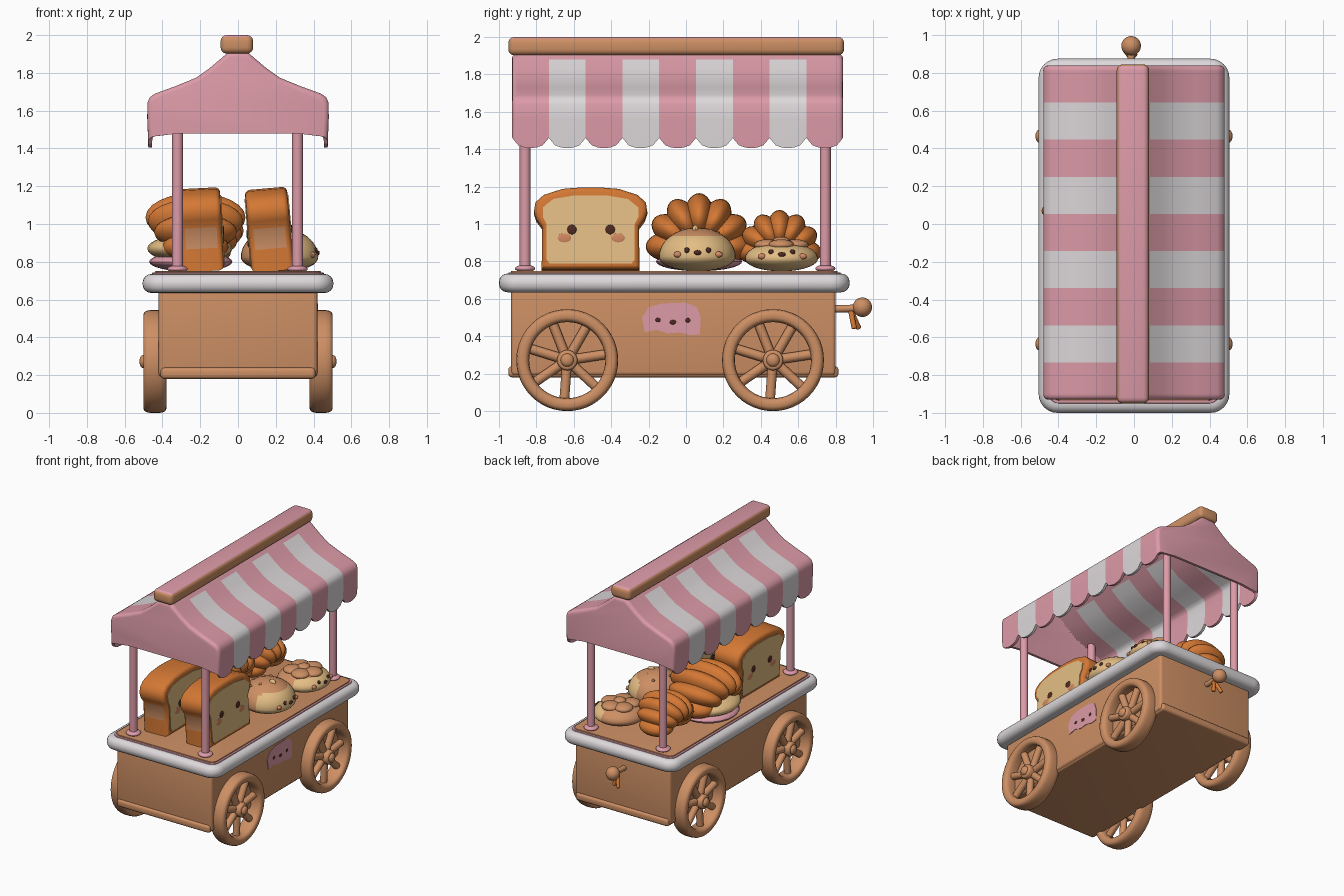
import bpy, bmesh, math
from mathutils import Matrix, Vector
from math import sin, cos, pi, radians

if "Cube" in bpy.data.objects:
    bpy.data.objects.remove(bpy.data.objects["Cube"])


def lin(v):
    v /= 255
    return v / 12.92 if v <= 0.04045 else ((v + 0.055) / 1.055) ** 2.4


MATS = {}
for n, c in dict(pink=(221, 155, 168), tan=(205, 143, 100), white=(222, 217, 219), orange=(212, 120, 52),
                 cream=(228, 190, 132), dark_brown=(80, 42, 32), coral=(212, 138, 98)).items():
    MATS[n] = bpy.data.materials.new(n)
    MATS[n].diffuse_color = (*[lin(v) for v in c], 1)


def finish(bm, name, *mats):
    me = bpy.data.meshes.new(name)
    bm.to_mesh(me)
    bm.free()
    ob = bpy.data.objects.new(name, me)
    bpy.context.collection.objects.link(ob)
    for m in mats:
        me.materials.append(MATS[m])
    return ob


def paint(ob, rule):
    for p in ob.data.polygons:
        p.material_index = rule(p.center, p.normal)


def bevel(bm, edges, w, seg=4):
    bmesh.ops.bevel(bm, geom=edges, offset=w, segments=seg, profile=0.5, affect='EDGES', clamp_overlap=True)


def box(name, lo, hi, mats, w=0.02, corner=0):
    bm = bmesh.new()
    lo, hi = Vector(lo), Vector(hi)
    bmesh.ops.create_cube(bm, size=1, matrix=Matrix.Translation((lo + hi) / 2) @ Matrix.Diagonal((*(hi - lo), 1)))
    if corner:
        bevel(bm, [e for e in bm.edges if abs(e.verts[0].co.z - e.verts[1].co.z) > 1e-4], corner, 6)
        bevel(bm, [e for e in bm.edges if abs(e.verts[0].co.z - e.verts[1].co.z) < 1e-4], w)
    else:
        bevel(bm, bm.edges[:], w)
    return finish(bm, name, *mats)


def ball(name, c, r, *mats, rot=None, seg=24):
    bm = bmesh.new()
    m = Matrix.Translation(c) @ (rot or Matrix()) @ Matrix.Diagonal((*r, 1))
    bmesh.ops.create_uvsphere(bm, u_segments=seg, v_segments=seg * 2 // 3, radius=1, matrix=m)
    return finish(bm, name, *mats)


def rod(name, a, b, r, mat, w=0.0):
    bm = bmesh.new()
    a, b = Vector(a), Vector(b)
    m = Matrix.Translation((a + b) / 2) @ (b - a).to_track_quat('Z', 'Y').to_matrix().to_4x4()
    bmesh.ops.create_cone(bm, cap_ends=True, segments=20, radius1=r, radius2=r, depth=(b - a).length, matrix=m)
    if w:
        bevel(bm, [e for f in bm.faces if len(f.verts) > 4 for e in f.edges], w, 3)
    return finish(bm, name, mat)


def slab(name, pts, x0, x1, mats, w=0.0, m=None, rule=None):
    """Extrude a (y, z) outline along x, with rounded rims."""
    bm = bmesh.new()
    a, b = [[bm.verts.new((x, y, z)) for y, z in pts] for x in (x0, x1)]
    n = len(pts)
    caps = [bm.faces.new(a), bm.faces.new(b)]
    for i in range(n):
        f = bm.faces.new((a[i], a[(i + 1) % n], b[(i + 1) % n], b[i]))
        if rule:
            f.material_index = rule(f.calc_center_median())
    bmesh.ops.recalc_face_normals(bm, faces=bm.faces[:])
    if w:
        bevel(bm, [e for f in caps for e in f.edges], w)
    if m:
        bm.transform(m)
    return finish(bm, name, *mats)


# Cart body and counter
box("cart_body", (-0.42, -0.935, 0.19), (0.42, 0.8, 0.66), ["tan"], 0.02)
box("bottom_lip", (-0.41, -0.95, 0.18), (0.41, 0.815, 0.24), ["tan"], 0.02)
box("counter_rim", (-0.505, -1.0, 0.635), (0.505, 0.875, 0.735), ["white"], 0.045, 0.1)
box("counter_lining", (-0.455, -0.95, 0.7), (0.455, 0.825, 0.742), ["pink"], 0.004, 0.06)
box("counter_top", (-0.44, -0.935, 0.7), (0.44, 0.81, 0.75), ["tan"], 0.004, 0.05)

# Painted face patch on the right side
patch = [(-0.22, 0.42), (-0.235, 0.5), (-0.2, 0.555), (-0.13, 0.575), (0.0, 0.58), (0.06, 0.555), (0.078, 0.5),
         (0.075, 0.41), (0.03, 0.405), (-0.03, 0.42), (-0.1, 0.415), (-0.16, 0.435)]
slab("face_patch", patch, 0.419, 0.424, ["pink"])
for y, z, r in ((-0.15, 0.487, 0.013), (0.01, 0.485, 0.013), (-0.07, 0.475, 0.017)):
    ball("patch_feature", (0.424, y, z), (0.004, r, 0.012), "dark_brown", seg=12)

# Wheels: rounded rim, spokes, hub
for s in (-1, 1):
    for y in (-0.635, 0.465):
        x, z, bm = s * 0.44, 0.272, bmesh.new()
        ring = []
        for k in range(16):
            a = 2 * pi * (k + 0.5) / 16
            sq = lambda v: math.copysign(abs(v) ** 0.65, v)
            ring.append((x + 0.062 * sq(cos(a)), 0.238 + 0.035 * sq(sin(a))))
        N = 48
        vs = [[bm.verts.new((px, y + r * cos(2 * pi * i / N), z + r * sin(2 * pi * i / N))) for px, r in ring]
              for i in range(N)]
        for i in range(N):
            for k in range(16):
                j, l = (i + 1) % N, (k + 1) % 16
                bm.faces.new((vs[i][k], vs[j][k], vs[j][l], vs[i][l]))
        bmesh.ops.recalc_face_normals(bm, faces=bm.faces[:])
        finish(bm, "wheel_rim", "tan")
        for i in range(7):
            a = 2 * pi * i / 7 + 0.15
            rod("wheel_spoke", (x, y, z), (x, y + 0.22 * cos(a), z + 0.22 * sin(a)), 0.026, "tan")
        rod("wheel_hub", (s * 0.38, y, z), (s * 0.5, y, z), 0.055, "tan", 0.015)
        ball("hub_cap", (s * 0.5, y, z), (0.022, 0.035, 0.035), "tan")
        rod("axle", (0, y, z), (s * 0.4, y, z), 0.03, "tan")

# Rear handle with hanging strap
rod("handle_stem", (-0.015, 0.78, 0.545), (-0.015, 0.93, 0.55), 0.02, "tan")
ball("handle_knob", (-0.015, 0.943, 0.555), (0.052, 0.052, 0.052), "tan")
for dx, dy in ((-0.035, 0.925), (0.02, 0.9)):
    rod("handle_strap", (-0.015, 0.88, 0.54), (-0.015 + dx, dy, 0.44), 0.014, "orange", 0.006)

# Posts and feet
for x in (-0.32, 0.315):
    for y in (-0.86, 0.745):
        rod("post", (x, y, 0.74), (x, y, 1.72), 0.029, "pink")
        ball("post_foot", (x, y, 0.762), (0.054, 0.054, 0.02), "pink")

# Awning: striped scalloped sheet with closed gables
half = [(0.05, 1.91), (0.085, 1.88), (0.15, 1.825), (0.22, 1.775), (0.33, 1.73), (0.44, 1.69),
        (0.468, 1.67), (0.48, 1.64), (0.48, 1.56), (0.475, 1.46)]
prof = [(-x, z) for x, z in reversed(half)] + half
Y0, Y1, S, D = -0.93, 0.84, 9, 6
bm = bmesh.new()
cols = []
for i in range(S * D + 1):
    drop = 0.055 * math.sqrt(abs(sin(pi * (i % D) / D)))
    y = Y0 + (Y1 - Y0) * i / (S * D)
    cols.append([bm.verts.new((x, y, z - (drop if k in (0, len(prof) - 1) else 0)))
                 for k, (x, z) in enumerate(prof)])
for i in range(S * D):
    for k in range(len(prof) - 1):
        f = bm.faces.new((cols[i][k], cols[i + 1][k], cols[i + 1][k + 1], cols[i][k + 1]))
        f.material_index = 1 if (i // D) % 2 and max(v.co.z for v in f.verts) < 1.9 else 0
gables = []
for c, y in ((cols[0], Y0), (cols[-1], Y1)):
    gables.append(bm.faces.new(c + [bm.verts.new((0.31, y, 1.48)), bm.verts.new((-0.31, y, 1.48))]))
bmesh.ops.recalc_face_normals(bm, faces=bm.faces[:])
bm.normal_update()
if sum(f.normal.z for f in bm.faces) < 0:
    bmesh.ops.reverse_faces(bm, faces=bm.faces[:])
bevel(bm, [e for g in gables for e in g.edges if len(e.link_faces) == 2], 0.025, 3)
awning = finish(bm, "awning", "pink", "white")
mod = awning.modifiers.new("thickness", 'SOLIDIFY')
mod.thickness, mod.offset = 0.02, -1
bpy.context.view_layer.objects.active = awning
bpy.ops.object.modifier_apply(modifier=mod.name)

ridge = box("ridge_beam", (-0.092, -0.95, 1.902), (0.08, 0.845, 2.0), ["tan", "pink"], 0.032)
paint(ridge, lambda c, n: 1 if n.z > 0.6 else 0)

# Bread loaves with a face on each cut side
side = [(0.262, 0.75), (0.26, 0.87), (0.26, 0.98), (0.29, 1.02), (0.303, 1.06), (0.295, 1.11), (0.25, 1.15),
        (0.15, 1.182), (0.05, 1.19)]
cut = [(0.22, 0.78), (0.235, 0.80), (0.235, 0.99), (0.255, 1.03), (0.255, 1.08), (0.2, 1.125), (0.08, 1.145)]


def mirrored(p):
    return p + [(-y, z) for y, z in reversed(p)]


for cx, tilt in ((0.185, -5), (-0.185, -3)):
    M = Matrix.Translation((cx, -0.51, 0.75)) @ Matrix.Rotation(radians(tilt), 4, 'Y') @ Matrix.Translation((0, 0, -0.75))
    slab("loaf", mirrored(side), -0.112, 0.112, ["orange", "tan"], 0.028, M,
         lambda c: 1 if 0.87 < c.z < 1.0 and abs(c.y) > 0.2 else 0)
    for s in (-1, 1):
        slab("loaf_face", mirrored(cut), s * 0.108, s * 0.117, ["cream"], 0, M)
        for y in (-0.1, 0.105):
            ball("loaf_eye", M @ Vector((s * 0.117, y, 0.96)), (0.006, 0.025, 0.027), "dark_brown", seg=16)
            ball("loaf_cheek", M @ Vector((s * 0.117, y * 1.4, 0.915)), (0.004, 0.036, 0.026), "coral", seg=16)


# Buns with small faces
def bun(name, c, r, low, top):
    ob = ball(name, c, (r, r, top), "tan", "cream", seg=36)
    for v in ob.data.vertices:
        if v.co.z < c[2]:
            v.co.z = c[2] + (v.co.z - c[2]) * low / top
    paint(ob, lambda p, n: 1 if p.x > c[0] + 0.2 * r and p.z < c[2] + 0.72 * top else 0)

    def on(y, dz, rad, mat, nm):
        x = c[0] + r * math.sqrt(max(0, 1 - (y / r) ** 2 - (dz / top) ** 2))
        ball(nm, (x, c[1] + y, c[2] + dz), rad, mat, seg=12)
    for y in (-0.055, 0.06):
        on(y, 0.035, (0.01, 0.014, 0.015), "dark_brown", name + "_eye")
        on(y * 1.9, 0.012, (0.014, 0.022, 0.016), "coral", name + "_cheek")
    on(0.002, 0.022, (0.01, 0.02, 0.013), "dark_brown", name + "_mouth")


bun("seed_bun", (0.22, 0.06, 0.825), 0.205, 0.078, 0.155)
for i in range(9):
    a, q = i * 2.4, 0.06 + 0.009 * i
    h = 0.825 + 0.155 * math.sqrt(1 - (q / 0.205) ** 2)
    ball("seed", (0.2 + q * cos(a), 0.06 + q * sin(a), h - 0.002), (0.013, 0.013, 0.009), "coral", seg=8)
ball("bun_tip", (0.27, 0.05, 0.965), (0.03, 0.018, 0.03), "cream", seg=12)
bun("knot_bun", (0.225, 0.51, 0.815), 0.195, 0.068, 0.09)
for i in range(5):
    a = 2 * pi * i / 5
    ball("knot_lobe", (0.225 + 0.08 * cos(a), 0.51 + 0.08 * sin(a), 0.888), (0.07, 0.07, 0.03), "tan", seg=16)
ball("knot_centre", (0.225, 0.51, 0.91), (0.045, 0.045, 0.022), "tan", seg=16)


# Ribbed croissants arched across the cart
def croissant(c, ring, radial, wide, zs):
    for i in range(7):
        a = pi * i / 6
        k = 0.66 + 0.34 * sin(a)
        p = (c[0], c[1] + ring * cos(a), c[2] + ring * zs * sin(a))
        ball("croissant_fold", p, (wide * k, radial, radial * 0.62), "orange", rot=Matrix.Rotation(a, 4, 'X'))


croissant((-0.225, 0.07, 0.88), 0.155, 0.13, 0.265, 1.0)
croissant((-0.17, 0.5, 0.85), 0.115, 0.11, 0.2, 1.0)
ball("croissant_plate", (-0.25, 0.07, 0.80), (0.22, 0.23, 0.052), "pink")
ball("croissant_filling", (-0.255, 0.07, 0.87), (0.225, 0.24, 0.075), "cream")

# Smooth shading with crisp creases
for ob in bpy.data.objects:
    ob.select_set(ob.type == 'MESH')
bpy.ops.object.shade_smooth_by_angle(angle=radians(40))

for m in bpy.data.materials:
    if m.users and not m.is_grease_pencil:
        m.use_nodes = True
        m.node_tree.nodes["Principled BSDF"].inputs["Base Color"].default_value = m.diffuse_color
